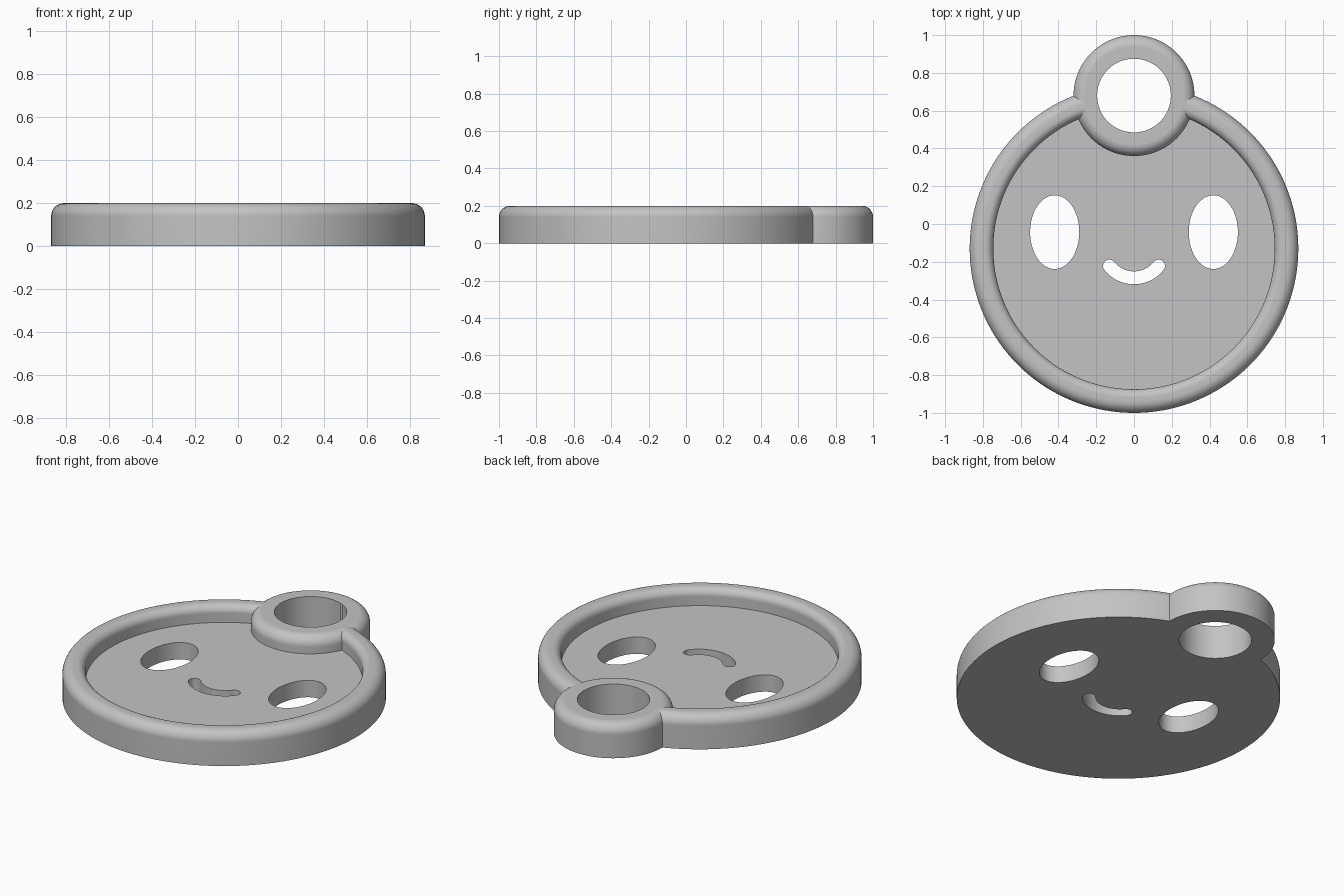
import bpy, bmesh
from math import sin, cos, pi, radians
from mathutils import Vector

cube = bpy.data.objects.get("Cube")
if cube:
    bpy.data.objects.remove(cube, do_unlink=True)

TOP, FLOOR = 0.2, 0.1
DISC_Y, DISC_R, INNER_R = -0.13, 0.87, 0.745
LOOP_Y, LOOP_R, HOLE_R = 0.68, 0.32, 0.195

grey = bpy.data.materials.new("plain_grey")
grey.use_nodes = True
colour = (0.55, 0.55, 0.55, 1)
grey.diffuse_color = colour
grey.node_tree.nodes["Principled BSDF"].inputs["Base Color"].default_value = colour


def add_object(name, bm):
    bmesh.ops.recalc_face_normals(bm, faces=bm.faces)
    mesh = bpy.data.meshes.new(name)
    bm.to_mesh(mesh)
    bm.free()
    mesh.materials.append(grey)
    obj = bpy.data.objects.new(name, mesh)
    bpy.context.collection.objects.link(obj)
    return obj


def fillet(cx, cz, r, start, end, steps=9):
    angles = [radians(start + (end - start) * i / steps) for i in range(steps + 1)]
    return [(cx + r * cos(a), cz + r * sin(a)) for a in angles]


def lathe(name, profile, y, steps=144):
    bm = bmesh.new()
    verts = [bm.verts.new((x, 0, z)) for x, z in profile]
    edges = [bm.edges.new(pair) for pair in zip(verts, verts[1:])]
    bmesh.ops.spin(bm, geom=verts + edges, cent=(0, 0, 0), axis=(0, 0, 1),
                   angle=2 * pi, steps=steps)
    bmesh.ops.remove_doubles(bm, verts=bm.verts, dist=0.0001)
    bmesh.ops.translate(bm, verts=bm.verts, vec=(0, y, 0))
    return add_object(name, bm)


def prism(name, outline, low=-0.5, high=0.5):
    bm = bmesh.new()
    face = bm.faces.new([bm.verts.new((x, y, low)) for x, y in outline])
    new = bmesh.ops.extrude_face_region(bm, geom=[face])["geom"]
    bmesh.ops.translate(bm, vec=(0, 0, high - low),
                        verts=[v for v in new if isinstance(v, bmesh.types.BMVert)])
    return add_object(name, bm)


def ellipse(cx, cy, rx, ry, n=80):
    return [(cx + rx * cos(2 * pi * i / n), cy + ry * sin(2 * pi * i / n))
            for i in range(n)]


def combine(target, other, operation):
    mod = target.modifiers.new(operation.title(), 'BOOLEAN')
    mod.operation = operation
    mod.solver = 'EXACT'
    mod.object = other
    bpy.context.view_layer.objects.active = target
    bpy.ops.object.modifier_apply(modifier=mod.name)
    bpy.data.objects.remove(other, do_unlink=True)


# Round tray with a rolled rim; the underside is trimmed flat later
outer, inner = 0.06, 0.045
tray = lathe("pendant_body",
             [(0, -0.1), (DISC_R, -0.1)]
             + fillet(DISC_R - outer, TOP - outer, outer, 0, 90)
             + fillet(INNER_R + inner, TOP - inner, inner, 90, 180)
             + [(INNER_R, FLOOR), (0, FLOOR)], DISC_Y)

# Hanging loop boss
boss = lathe("loop_boss",
             [(0, -0.05), (LOOP_R, -0.05)]
             + fillet(LOOP_R - outer, TOP + 0.0004 - outer, outer, 0, 90)
             + [(0, TOP + 0.0004)], LOOP_Y, 96)
combine(tray, boss, 'UNION')

# Flat underside
combine(tray, prism("base_trim", [(-2, -2), (2, -2), (2, 2), (-2, 2)], -1, 0),
        'DIFFERENCE')

# Loop hole and eye holes
combine(tray, prism("loop_hole", ellipse(0, LOOP_Y, HOLE_R, HOLE_R)), 'DIFFERENCE')
for side in (-1, 1):
    combine(tray, prism("eye_hole", ellipse(side * 0.42, -0.043, 0.13, 0.195)),
            'DIFFERENCE')

# Smile: an arc-shaped slot with round ends
arc_y, arc_r, half, reach = -0.119, 0.166, 0.034, 51.5
left, right = 270 - reach, 270 + reach
ends = [(arc_r * cos(radians(a)), arc_y + arc_r * sin(radians(a)))
        for a in (left, right)]
smile = (fillet(0, arc_y, arc_r + half, left, right, 24)
         + fillet(*ends[1], half, right, right + 180, 12)[1:-1]
         + fillet(0, arc_y, arc_r - half, right, left, 24)
         + fillet(*ends[0], half, left + 180, left + 360, 12)[1:-1])
combine(tray, prism("smile_slot", smile), 'DIFFERENCE')

# Smooth shading with crisp edges
bpy.ops.object.select_all(action='DESELECT')
tray.select_set(True)
bpy.context.view_layer.objects.active = tray
bpy.ops.object.shade_smooth_by_angle(angle=radians(30))
weighted = tray.modifiers.new("Weighted Normals", 'WEIGHTED_NORMAL')
weighted.keep_sharp = True
